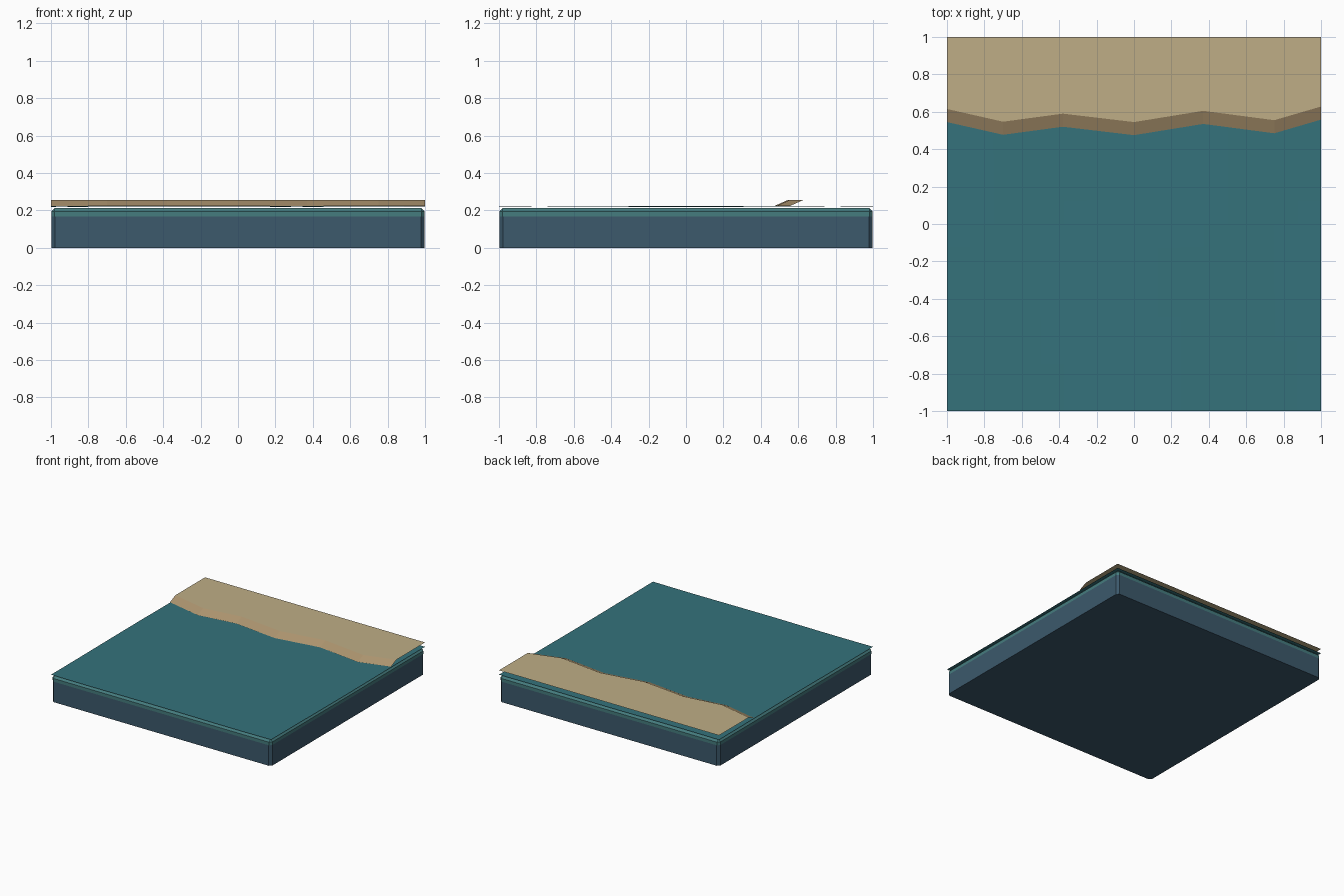
import bpy, bmesh, math

if "Cube" in bpy.data.objects:
    bpy.data.objects.remove(bpy.data.objects["Cube"])


def material(name, color):
    m = bpy.data.materials.new(name)
    m.diffuse_color = (*color, 1)
    m.use_nodes = True
    m.node_tree.nodes["Principled BSDF"].inputs["Base Color"].default_value = m.diffuse_color
    return m


def make_object(name, bm, *mats):
    mesh = bpy.data.meshes.new(name)
    bm.to_mesh(mesh)
    bm.free()
    for m in mats:
        mesh.materials.append(m)
    obj = bpy.data.objects.new(name, mesh)
    bpy.context.collection.objects.link(obj)
    return obj


def slab(name, z0, z1, half, bevel, mat, vertical_only):
    bm = bmesh.new()
    bmesh.ops.create_cube(bm, size=1)
    for v in bm.verts:
        v.co.x *= 2 * half
        v.co.y *= 2 * half
        v.co.z = z1 if v.co.z > 0 else z0
    edges = []
    for e in bm.edges:
        a, b = e.verts
        vertical = abs(a.co.z - b.co.z) > 1e-4
        top = min(a.co.z, b.co.z) > z1 - 1e-4
        if vertical or (top and not vertical_only):
            edges.append(e)
    bmesh.ops.bevel(bm, geom=edges, offset=bevel, segments=1, affect='EDGES')
    return make_object(name, bm, mat)


deep = material("deep_blue", (0.045, 0.1, 0.15))
teal = material("shallow_teal", (0.06, 0.2, 0.21))
water = material("water_teal", (0.035, 0.17, 0.2))
sand = material("sand", (0.52, 0.42, 0.24))
wet = material("wet_sand", (0.42, 0.3, 0.16))

# Tile body and the teal layer above it
slab("tile_base", 0, 0.168, 0.998, 0.02, deep, True)
slab("water_layer", 0.168, 0.212, 0.998, 0.018, teal, False)

# Gently rippled water sheet
bm = bmesh.new()
bmesh.ops.create_grid(bm, x_segments=16, y_segments=16, size=1)
for v in bm.verts:
    v.co.z = 0.22 + 0.003 * math.sin(5 * v.co.x + 1.5 * v.co.y) * math.cos(2 * v.co.y)
make_object("water_surface", bm, water)

# Beach sheet with a sloping, wavy shoreline
shore = [(-1, 0.545), (-0.7, 0.477), (-0.38, 0.52), (0, 0.475),
         (0.37, 0.535), (0.75, 0.485), (1, 0.558)]
bm = bmesh.new()
rows = [[bm.verts.new((x, y, 0.225)) for x, y in shore],
        [bm.verts.new((x, y + 0.07, 0.256)) for x, y in shore],
        [bm.verts.new((x, 1, 0.256)) for x, y in shore]]
for r in range(2):
    for i in range(len(shore) - 1):
        f = bm.faces.new((rows[r][i], rows[r][i + 1],
                          rows[r + 1][i + 1], rows[r + 1][i]))
        f.material_index = 1 - r
make_object("beach", bm, sand, wet)
